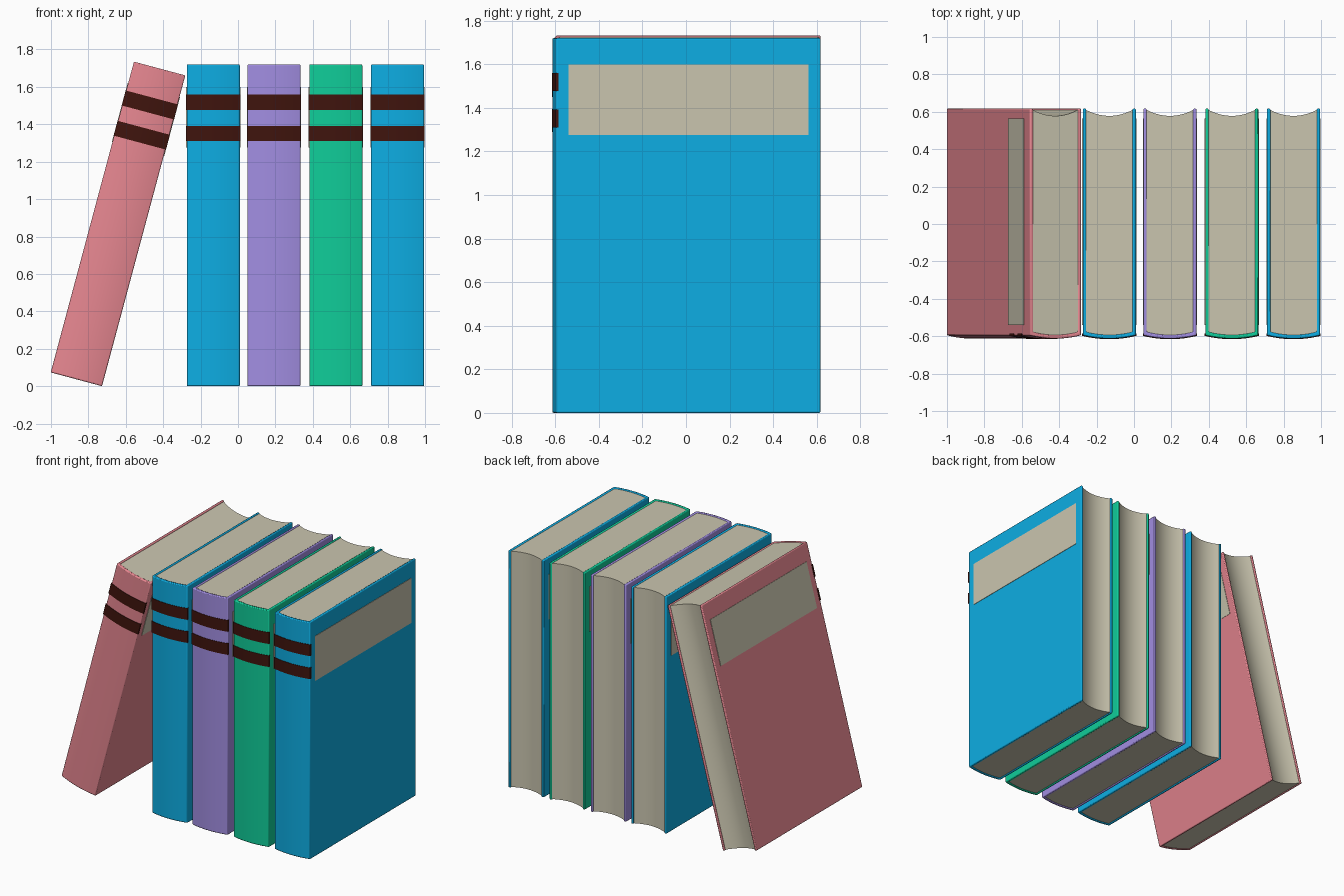
import bpy, bmesh
from math import radians, sin, cos

if "Cube" in bpy.data.objects:
    bpy.data.objects.remove(bpy.data.objects["Cube"])

HALF, HEIGHT, COVER = 0.142, 1.72, 0.018   # half thickness, height, board thickness
Y_SPINE, Y_BACK = -0.595, 0.617


def material(name, color):
    m = bpy.data.materials.new(name)
    m.diffuse_color = (*color, 1)
    m.use_nodes = True
    m.node_tree.nodes["Principled BSDF"].inputs["Base Color"].default_value = m.diffuse_color
    return m


BLUE = material("blue", (0.004, 0.42, 0.77))
PURPLE = material("purple", (0.36, 0.27, 0.76))
GREEN = material("green", (0.005, 0.61, 0.32))
PINK = material("pink", (0.79, 0.24, 0.28))
CREAM = material("cream", (0.59, 0.56, 0.43))
BROWN = material("dark_brown", (0.05, 0.007, 0.004))


def arc(half, y_edge, depth, n=14):
    """Shallow curve running from -x to +x, bulging towards the front."""
    xs = [half * (2 * i / n - 1) for i in range(n + 1)]
    return [(x, y_edge - depth * (1 - (x / half) ** 2)) for x in xs]


def prism(name, outline, z0, z1, mat, place, bevel=0):
    """Extrude a flat outline upwards from z0 to z1."""
    bm = bmesh.new()
    face = bm.faces.new([bm.verts.new((x, y, z0)) for x, y in outline])
    top = bmesh.ops.extrude_face_region(bm, geom=[face])["geom"]
    bmesh.ops.translate(bm, vec=(0, 0, z1 - z0),
                        verts=[v for v in top if isinstance(v, bmesh.types.BMVert)])
    bmesh.ops.recalc_face_normals(bm, faces=bm.faces)
    mesh = bpy.data.meshes.new(name)
    bm.to_mesh(mesh)
    bm.free()
    mesh.materials.append(mat)
    ob = bpy.data.objects.new(name, mesh)
    bpy.context.collection.objects.link(ob)
    ob.location, ob.rotation_euler = place
    bpy.ops.object.select_all(action='DESELECT')
    ob.select_set(True)
    bpy.context.view_layer.objects.active = ob
    bpy.ops.object.shade_smooth_by_angle(angle=radians(30))
    if bevel:
        mod = ob.modifiers.new("bevel", 'BEVEL')
        mod.width, mod.segments, mod.limit_method = bevel, 2, 'ANGLE'
        mod.angle_limit = radians(40)
    return ob


def wrap(half, thick, y_spine, y_end):
    """U-shaped strip that follows the spine and both sides."""
    outer = [(-half, y_end)] + arc(half, y_spine, 0.018) + [(half, y_end)]
    inner = half - thick
    return outer + [(inner, y_end)] + arc(inner, y_spine + thick, 0.016)[::-1] + [(-inner, y_end)]


def book(tag, color, place):
    # cover boards and rounded spine
    prism(f"{tag}_cover", wrap(HALF, COVER, Y_SPINE, Y_BACK), 0, HEIGHT, color, place, 0.006)
    # page block with hollow fore edge
    inner = HALF - COVER + 0.001
    pages = arc(inner, Y_SPINE + COVER - 0.001, 0.016) + arc(inner, 0.61, 0.032)[::-1]
    prism(f"{tag}_pages", pages, 0.005, HEIGHT - 0.005, CREAM, place)
    # two spine bands
    for i, (z0, z1) in enumerate(((1.31, 1.392), (1.477, 1.56))):
        prism(f"{tag}_band_{i + 1}", wrap(HALF + 0.003, 0.006, Y_SPINE - 0.003, -0.585),
              z0, z1, BROWN, place)
    # label panel on each board
    for side, s in (("left", -1), ("right", 1)):
        a, b = s * (HALF - 0.003), s * (HALF + 0.003)
        prism(f"{tag}_label_{side}", [(a, -0.54), (b, -0.54), (b, 0.563), (a, 0.563)],
              1.275, 1.6, CREAM, place)


# upright books
for tag, color, x in (("blue_book", BLUE, -0.132), ("purple_book", PURPLE, 0.192),
                      ("green_book", GREEN, 0.523), ("end_blue_book", BLUE, 0.853)):
    book(tag, color, ((x, 0, 0), (0, 0, 0)))

# leaning book, resting on its lower right edge
tilt = radians(15)
book("leaning_book", PINK,
     ((-0.727 - HALF * cos(tilt), 0, HALF * sin(tilt)), (0, tilt, 0)))
